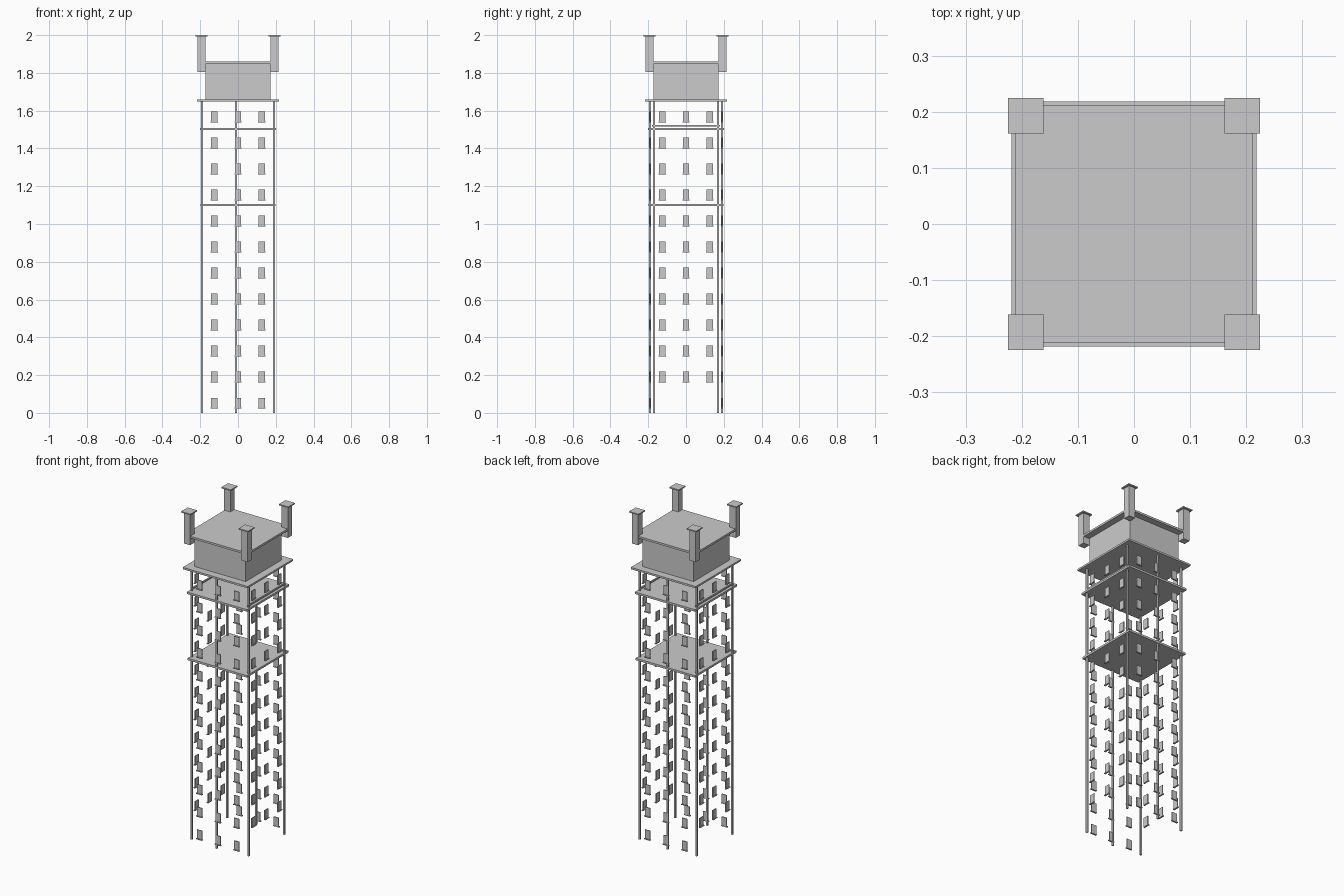
import bpy, bmesh
from mathutils import Matrix, Vector

if "Cube" in bpy.data.objects:
    bpy.data.objects.remove(bpy.data.objects["Cube"])


def boxes(name, items):
    """One object made of boxes, each given as (centre, size)."""
    bm = bmesh.new()
    for c, s in items:
        m = Matrix.Translation(Vector(c)) @ Matrix.Diagonal((*s, 1))
        bmesh.ops.create_cube(bm, size=1, matrix=m)
    me = bpy.data.meshes.new(name)
    bm.to_mesh(me)
    bm.free()
    ob = bpy.data.objects.new(name, me)
    bpy.context.collection.objects.link(ob)
    return ob


def slab(name, half, z0, z1):
    return boxes(name, [((0, 0, (z0 + z1) / 2), (2 * half, 2 * half, z1 - z0))])


# floor plates, roof block and roof cap
slab("lower_ledge", 0.199, 1.095, 1.107)
slab("upper_ledge", 0.202, 1.497, 1.509)
slab("roof_deck", 0.218, 1.649, 1.660)
slab("roof_block", 0.172, 1.655, 1.850)
slab("roof_cap", 0.212, 1.847, 1.859)

# slender full-height posts; the middle pair sits slightly off centre
post = 0.010
boxes("posts", [((x, s * y, 0.826), (post, post, 1.652))
                for s in (-1, 1)
                for x, y in ((-0.19, 0.17), (-0.01, 0.19), (0.19, 0.17))])

# side rails above the upper ledge
boxes("side_rails", [((s * 0.19, 0, 1.52), (0.008, 0.36, 0.008)) for s in (-1, 1)])

# corner turrets with flat caps
corners = [(sx * 0.193, sy * 0.193) for sx in (-1, 1) for sy in (-1, 1)]
boxes("corner_turrets", [((x, y, 1.90), (0.042, 0.042, 0.19)) for x, y in corners])
boxes("turret_caps", [((x, y, 1.9965), (0.063, 0.063, 0.007)) for x, y in corners])

# window panels and sills: 12 rows front and back, 11 rows on the sides
panes, sills = [], []
for row in range(12):
    z = 0.052 + 0.1378 * row
    for u in (-0.125, 0, 0.125):
        for s in (-1, 1):
            panes.append(((u, s * 0.19, z), (0.034, 0.005, 0.056)))
            sills.append(((u, s * 0.192, z - 0.027), (0.039, 0.010, 0.005)))
            if row:
                panes.append(((s * 0.19, u, z), (0.005, 0.034, 0.056)))
                sills.append(((s * 0.192, u, z - 0.027), (0.010, 0.039, 0.005)))
boxes("window_panels", panes)
boxes("window_sills", sills)
